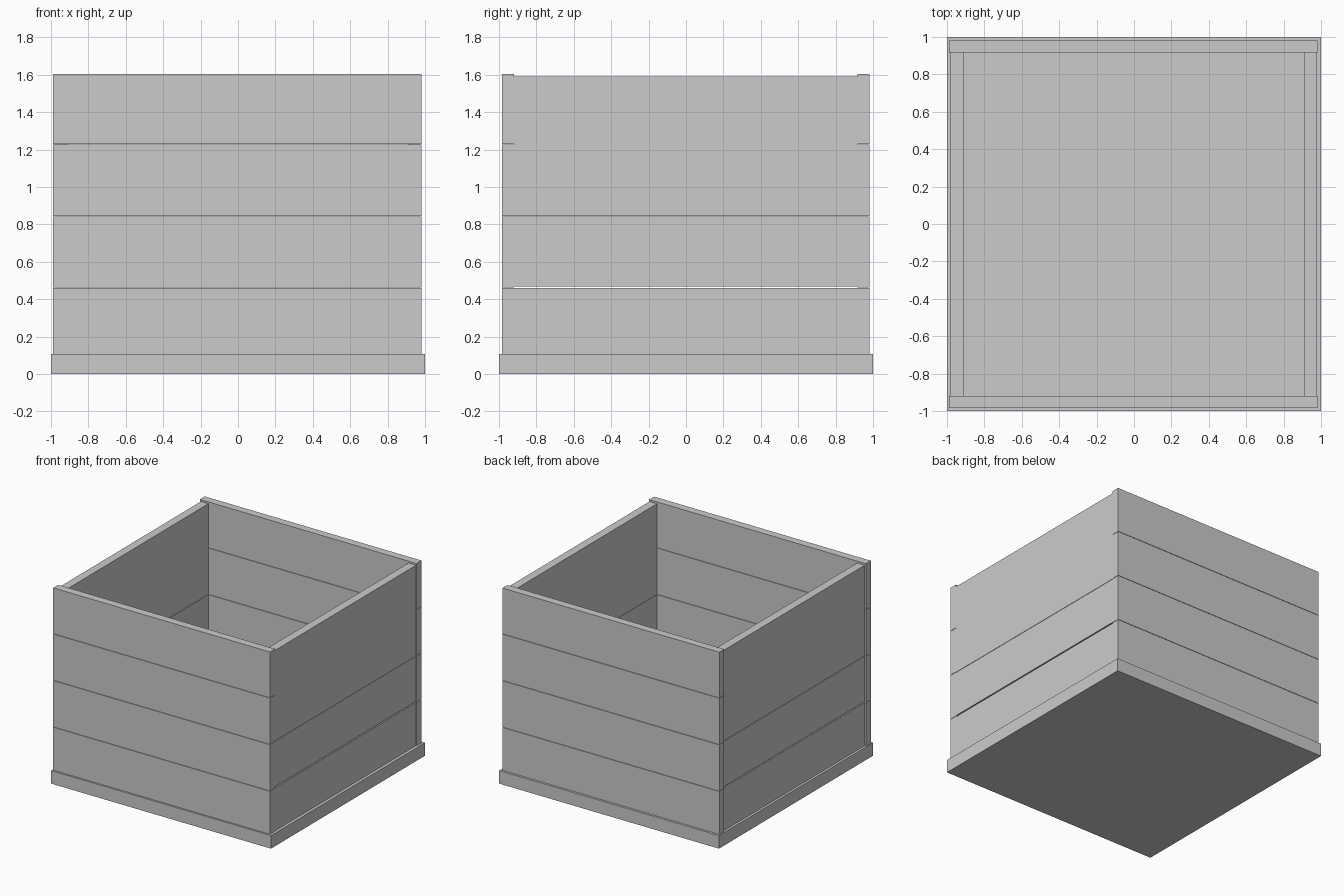
import bpy
import bmesh
from mathutils import Matrix, Vector

if "Cube" in bpy.data.objects:
    bpy.data.objects.remove(bpy.data.objects["Cube"])


def box(name, lo, hi):
    """Flat-sided board between two opposite corners."""
    lo, hi = Vector(lo), Vector(hi)
    bm = bmesh.new()
    bmesh.ops.create_cube(bm, size=1.0, matrix=Matrix.Diagonal((*(hi - lo), 1.0)))
    mesh = bpy.data.meshes.new(name)
    bm.to_mesh(mesh)
    bm.free()
    obj = bpy.data.objects.new(name, mesh)
    obj.location = (lo + hi) / 2
    bpy.context.collection.objects.link(obj)
    return obj


# Base slab
BASE_TOP = 0.107
box("base", (-1, -1, 0), (1, 1, BASE_TOP))

# Front and back walls: four planks each, with hairline gaps
long_rows = [(BASE_TOP, 0.460), (0.463, 0.843), (0.846, 1.226), (1.229, 1.605)]
for side, y0, y1 in (("front", -0.985, -0.92), ("back", 0.918, 0.982)):
    for i, (z0, z1) in enumerate(long_rows, 1):
        box(f"{side}_plank_{i}", (-0.99, y0, z0), (0.98, y1, z1))

# Side walls: two narrow planks and one wide one, fitted between front and back
side_rows = [(BASE_TOP, 0.460), (0.469, 0.843), (0.846, 1.59)]
for side, x0, x1 in (("left", -0.98, -0.912), ("right", 0.908, 0.976)):
    for i, (z0, z1) in enumerate(side_rows, 1):
        box(f"{side}_plank_{i}", (x0, -0.92, z0), (x1, 0.918, z1))
